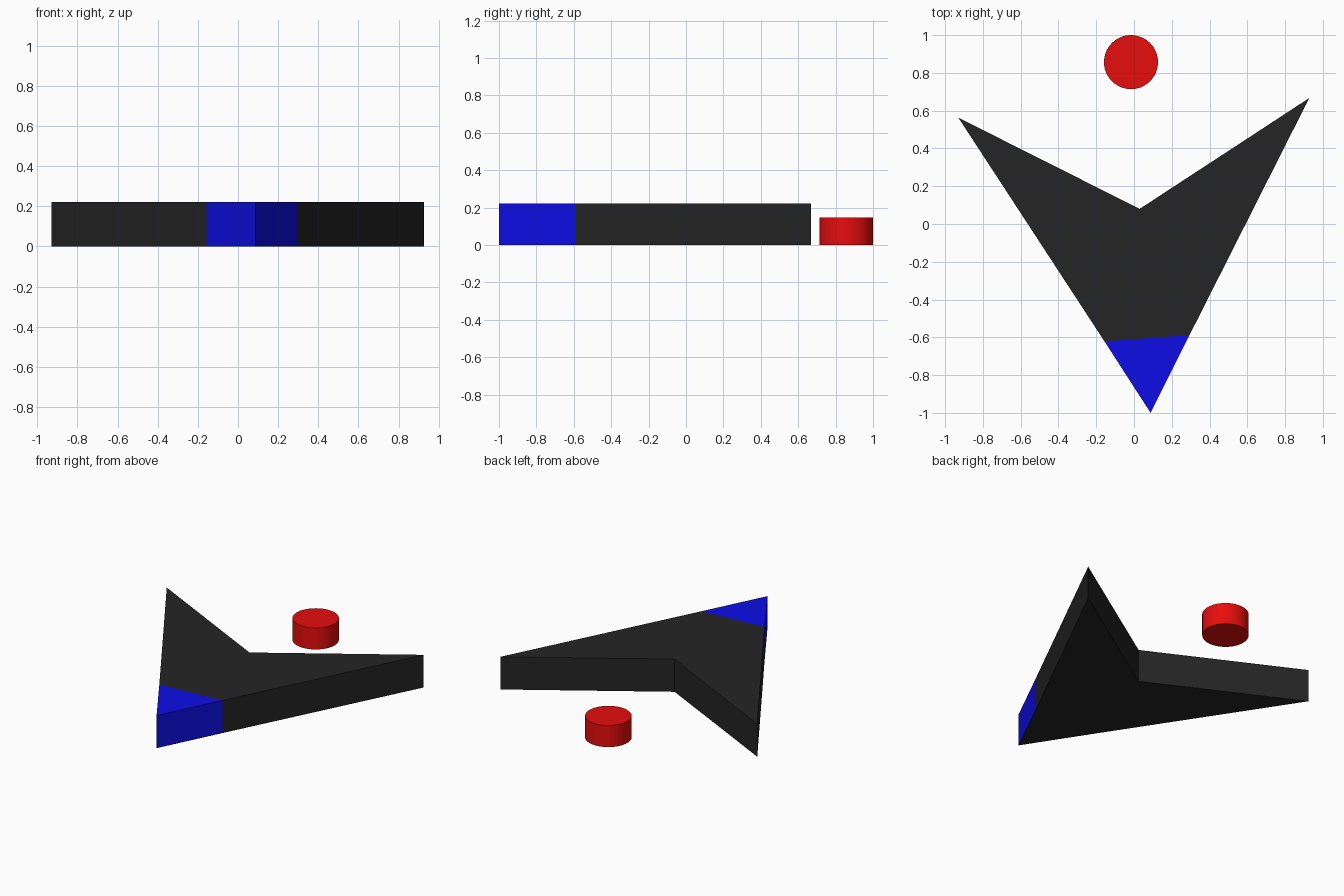
import bpy, bmesh
from mathutils import Vector

if "Cube" in bpy.data.objects:
    bpy.data.objects.remove(bpy.data.objects["Cube"])


def material(name, rgb):
    m = bpy.data.materials.new(name)
    m.diffuse_color = (*rgb, 1)
    m.use_nodes = True
    m.node_tree.nodes["Principled BSDF"].inputs["Base Color"].default_value = m.diffuse_color
    return m


black = material("black", (0.018, 0.018, 0.018))
blue = material("blue", (0.004, 0.004, 0.8))
red = material("red", (0.8, 0.004, 0.004))

# Swept arrow-shaped body with a painted nose
HEIGHT = 0.222
outline = [(-0.93, 0.563), (-0.156, -0.622), (0.088, -1.0),
           (0.294, -0.588), (0.928, 0.667), (0.03, 0.08)]
bm = bmesh.new()
low = [bm.verts.new((x, y, 0)) for x, y in outline]
high = [bm.verts.new((x, y, HEIGHT)) for x, y in outline]
bm.faces.new(low[::-1])
for i in range(6):
    j = (i + 1) % 6
    face = bm.faces.new((low[i], low[j], high[j], high[i]))
    face.material_index = 1 if i in (1, 2) else 0
bm.faces.new([high[i] for i in (0, 1, 3, 4, 5)])
bm.faces.new(high[1:4]).material_index = 1
bmesh.ops.recalc_face_normals(bm, faces=bm.faces)
mesh = bpy.data.meshes.new("arrow_body")
bm.to_mesh(mesh)
bm.free()
mesh.materials.append(black)
mesh.materials.append(blue)
bpy.context.collection.objects.link(bpy.data.objects.new("arrow_body", mesh))

# Loose round puck behind the notch
PUCK_HEIGHT = 0.147
bpy.ops.mesh.primitive_cylinder_add(vertices=64, radius=0.143, depth=PUCK_HEIGHT,
                                    location=(-0.016, 0.857, PUCK_HEIGHT / 2))
puck = bpy.context.object
puck.name = "round_puck"
puck.data.materials.append(red)
bpy.ops.object.shade_smooth_by_angle()
